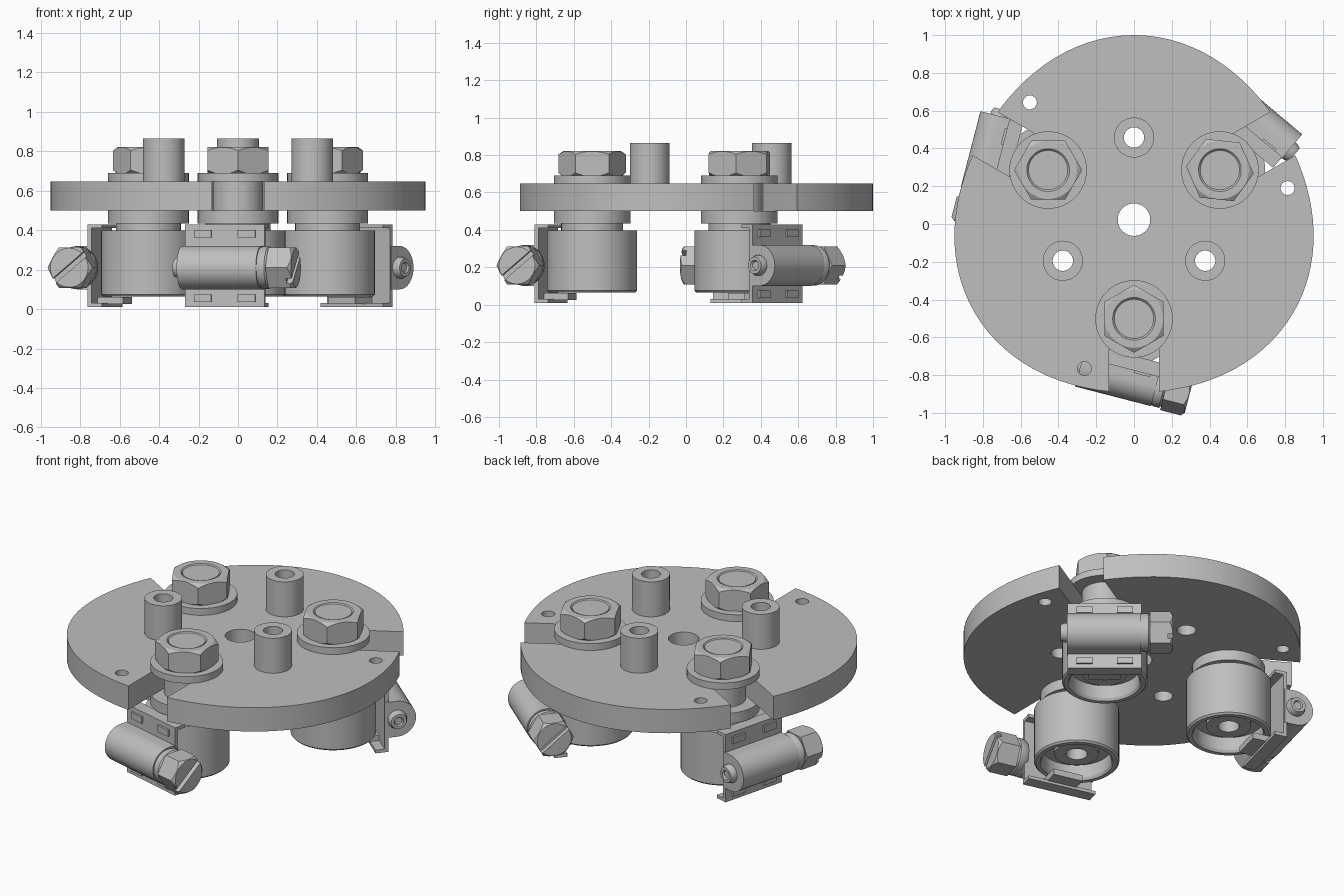
import bpy
import bmesh
from math import sin, cos, pi, radians
from mathutils import Matrix, Vector

cube = bpy.data.objects.get("Cube")
if cube:
    bpy.data.objects.remove(cube)

grey = bpy.data.materials.new("plain grey metal")
grey.use_nodes = True
grey.diffuse_color = (0.52, 0.52, 0.52, 1)
grey.node_tree.nodes["Principled BSDF"].inputs["Base Color"].default_value = (0.52, 0.52, 0.52, 1)

CENTRE = Vector((0, 0.023, 0))
ALONG_X = Matrix.Rotation(pi / 2, 4, 'Y')


def finish(name, bm, matrix=Matrix()):
    bmesh.ops.remove_doubles(bm, verts=bm.verts, dist=1e-5)
    bmesh.ops.recalc_face_normals(bm, faces=bm.faces)
    mesh = bpy.data.meshes.new(name)
    bm.to_mesh(mesh)
    bm.free()
    mesh.materials.append(grey)
    mesh.shade_smooth()
    mesh.set_sharp_from_angle(angle=radians(30))
    ob = bpy.data.objects.new(name, mesh)
    bpy.context.collection.objects.link(ob)
    ob.matrix_world = matrix
    return ob


def lathe(name, profile, matrix=Matrix(), closed=False, sides=48):
    """Spin (radius, height) points around the local z axis."""
    bm = bmesh.new()
    vs = [bm.verts.new((r, 0, z)) for r, z in profile]
    edges = [bm.edges.new(p) for p in zip(vs, vs[1:])]
    if closed:
        edges.append(bm.edges.new((vs[-1], vs[0])))
    bmesh.ops.spin(bm, geom=vs + edges, cent=(0, 0, 0), axis=(0, 0, 1),
                   angle=2 * pi, steps=sides, use_merge=False)
    return finish(name, bm, matrix)


def rod(name, r, z0, z1, matrix=Matrix(), sides=48):
    return lathe(name, [(0, z0), (r, z0), (r, z1), (0, z1)], matrix, sides=sides)


def prism(name, points, depth, matrix=Matrix()):
    """Extrude an outline of 3D points along a vector."""
    bm = bmesh.new()
    face = bm.faces.new([bm.verts.new(p) for p in points])
    new = bmesh.ops.extrude_face_region(bm, geom=[face])["geom"]
    bmesh.ops.translate(bm, vec=depth, verts=[v for v in new if isinstance(v, bmesh.types.BMVert)])
    return finish(name, bm, matrix)


def box(name, lo, hi, matrix=Matrix()):
    (x0, y0, z0), (x1, y1, z1) = lo, hi
    outline = [(x0, y0, z0), (x1, y0, z0), (x1, y1, z0), (x0, y1, z0)]
    return prism(name, outline, (0, 0, z1 - z0), matrix)


def boolean(ob, cutters, operation='DIFFERENCE'):
    """Apply cutters to an object, then discard them."""
    for c in cutters:
        mod = ob.modifiers.new("cut", 'BOOLEAN')
        mod.operation, mod.object, mod.solver = operation, c, 'EXACT'
    bpy.context.view_layer.update()
    mesh = bpy.data.meshes.new_from_object(ob.evaluated_get(bpy.context.evaluated_depsgraph_get()))
    ob.modifiers.clear()
    ob.data = mesh
    for c in cutters:
        bpy.data.objects.remove(c)
    mesh.shade_smooth()
    mesh.set_sharp_from_angle(angle=radians(30))
    return ob


def at(radius, degrees):
    a = radians(degrees)
    return Matrix.Translation(CENTRE + Vector((radius * cos(a), radius * sin(a), 0)))


def spin_z(degrees):
    return Matrix.Rotation(radians(degrees), 4, 'Z')


# Slightly three-lobed base plate
outline = []
for i in range(96):
    a = 2 * pi * i / 96
    r = 0.947 + 0.03 * cos(3 * (a - pi / 2))
    outline.append(CENTRE + Vector((r * cos(a), r * sin(a), 0.5)))
plate = prism("base_plate", outline, (0, 0, 0.148))

# Centre hole, small outer holes, post holes and radial slots
cutters = [rod("hub_cutter", 0.086, 0.4, 0.8, Matrix.Translation(CENTRE))]
for k in range(3):
    turn = 120 * k
    cutters += [
        rod("pin_cutter", 0.037, 0.4, 0.8, at(0.83, turn - 108.4), 24),
        rod("post_cutter", 0.054, 0.4, 0.8, at(0.435, turn - 30), 32),
        rod("slot_end_cutter", 0.132, 0.4, 0.8, at(0.525, turn - 90)),
        box("slot_cutter", (0, -0.132, 0.4), (0.7, 0.132, 0.8), at(0.525, turn - 90) @ spin_z(turn - 90)),
    ]
boolean(plate, cutters)

# Hollow upright posts
for k in range(3):
    lathe("post", [(0.054, 0.648), (0.106, 0.648), (0.106, 0.865), (0.054, 0.865)],
          at(0.435, 120 * k - 30), closed=True)


def bolt_and_roller(m, nut_turn):
    # Washers and shank
    rod("upper_washer", 0.205, 0.648, 0.69, m)
    rod("lower_washer", 0.205, 0.435, 0.5, m)
    rod("shank", 0.128, 0.42, 0.66, m)
    # Chamfered hexagonal nut with the stud end inside
    nut = rod("nut", 0.18, 0.69, 0.822, m @ spin_z(nut_turn), 6)
    boolean(nut, [lathe("nut_chamfer", [(0, 0.68), (0.15, 0.68), (0.185, 0.71), (0.185, 0.80),
                                        (0.152, 0.823), (0.114, 0.823), (0.104, 0.812), (0, 0.812)], m)],
            'INTERSECT')
    rod("stud_end", 0.104, 0.80, 0.818, m)
    # Roller, open underneath with a bored hub
    lathe("roller", [(0, 0.44), (0.165, 0.44), (0.165, 0.398), (0.24, 0.398), (0.24, 0.075),
                     (0.23, 0.065), (0.205, 0.065), (0.195, 0.08), (0.195, 0.16), (0.125, 0.16),
                     (0.125, 0.12), (0.06, 0.12), (0.06, 0.22), (0, 0.22)], m)


def clamp(m):
    # Channel-shaped saddle with inward flanges
    channel = [(-0.265, 0.01), (-0.265, 0.43), (-0.19, 0.43), (-0.19, 0.41),
               (-0.243, 0.41), (-0.243, 0.03), (-0.19, 0.03), (-0.19, 0.01)]
    prism("clamp_saddle", [(-0.208, y, z) for y, z in channel], (0.416, 0, 0), m)
    box("clamp_tongue", (-0.09, -0.25, 0.025), (0.09, -0.11, 0.062), m)
    # Rounded screw housing
    arc = [(-0.315 - 0.11 * sin(pi * i / 20), 0.21 + 0.11 * cos(pi * i / 20)) for i in range(21)]
    hood = [(-0.25, 0.32)] + arc + [(-0.25, 0.10)]
    prism("screw_housing", [(-0.212, y, z) for y, z in hood], (0.415, 0, 0), m)
    # Locking tabs
    for x in (-0.115, 0.115):
        for z in (0.055, 0.382):
            box("locking_tab", (x - 0.045, -0.277, z - 0.02), (x + 0.045, -0.26, z + 0.02), m)
    # Screw: tip, collar and slotted hexagonal head
    axis = m @ Matrix.Translation((0, -0.315, 0.21)) @ ALONG_X
    lathe("screw_tip", [(0.055, -0.2), (0.055, -0.225), (0.045, -0.25), (0.028, -0.25),
                        (0.022, -0.24), (0, -0.24)], axis, sides=32)
    lathe("screw_collar", [(0, 0.19), (0.095, 0.19), (0.108, 0.215), (0.108, 0.245),
                           (0.09, 0.265), (0, 0.265)], axis)
    head = rod("screw_head", 0.118, 0.255, 0.385, axis @ spin_z(30), 6)
    boolean(head, [lathe("head_chamfer", [(0, 0.25), (0.12, 0.25), (0.12, 0.365),
                                          (0.098, 0.386), (0, 0.386)], axis)], 'INTERSECT')
    boolean(head, [box("screw_slot", (-0.014, -0.2, 0.355), (0.014, 0.2, 0.4), axis @ spin_z(40))])


# Three stations: bolt bearing, nut rotation, clamp facing (degrees)
for bearing, nut_turn, facing in ((-90, 30, -104.5), (30, -6, 50), (150, 0, 165.5)):
    place = at(0.525, bearing)
    bolt_and_roller(place, nut_turn)
    clamp(place @ spin_z(facing + 90))
